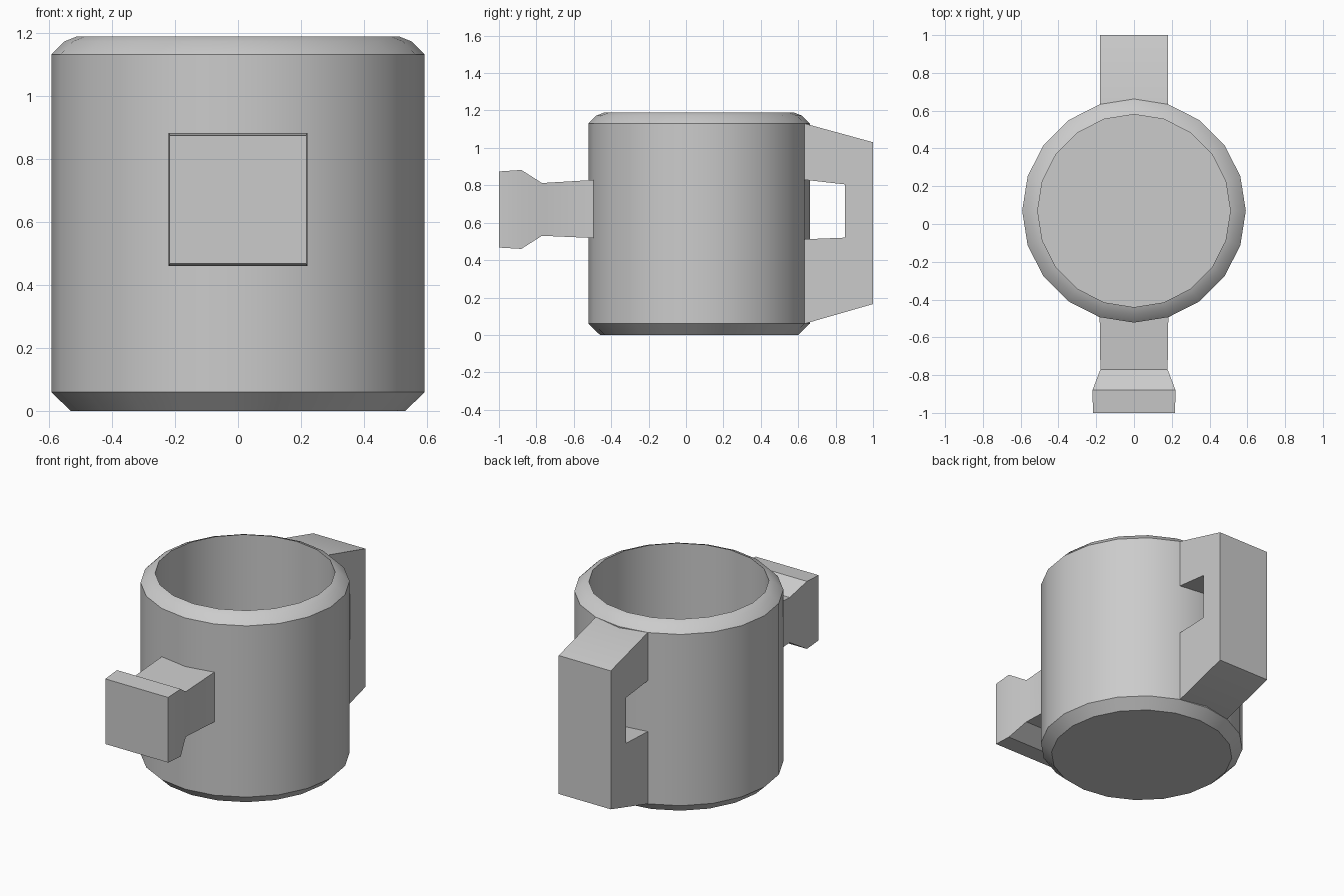
import bpy, bmesh
from math import cos, sin, radians, tau

if "Cube" in bpy.data.objects:
    bpy.data.objects.remove(bpy.data.objects["Cube"])

SIDES = 20
CENTRE_Y = 0.07


def loft(name, rings):
    """Skin a list of equal-length point rings and cap both ends."""
    bm = bmesh.new()
    loops = [[bm.verts.new(p) for p in ring] for ring in rings]
    n = len(loops[0])
    for a, b in zip(loops, loops[1:]):
        for i in range(n):
            j = (i + 1) % n
            bm.faces.new((a[i], a[j], b[j], b[i]))
    bm.faces.new(loops[0][::-1])
    bm.faces.new(loops[-1])
    bmesh.ops.recalc_face_normals(bm, faces=bm.faces)
    mesh = bpy.data.meshes.new(name)
    bm.to_mesh(mesh)
    bm.free()
    obj = bpy.data.objects.new(name, mesh)
    bpy.context.collection.objects.link(obj)
    bpy.ops.object.select_all(action='DESELECT')
    obj.select_set(True)
    bpy.context.view_layer.objects.active = obj
    bpy.ops.object.shade_smooth_by_angle(angle=radians(30))
    return obj


def circle(r, z):
    return [(r * cos(tau * i / SIDES), CENTRE_Y + r * sin(tau * i / SIDES), z)
            for i in range(SIDES)]


def rectangle(y, half_width, z0, z1):
    w = half_width
    return [(-w, y, z0), (w, y, z0), (w, y, z1), (-w, y, z1)]


# Hollow cup: outside from the base up, over the rim, down to the inner floor
loft("cup_body", [circle(r, z) for r, z in (
    (0.53, 0), (0.592, 0.06), (0.592, 1.13), (0.55, 1.172),
    (0.51, 1.188), (0.51, 0.07))])

# Handle: C-shaped side profile (y, z) extruded across x
handle_profile = ((0.60, 1.13), (0.635, 1.13), (1.0, 1.03), (1.0, 0.165),
                  (0.635, 0.06), (0.60, 0.06), (0.60, 0.51), (0.85, 0.52),
                  (0.85, 0.805), (0.60, 0.833))
loft("handle", [[(x, y, z) for y, z in handle_profile] for x in (-0.18, 0.18)])

# Front spout: square neck flaring to a wider end block
loft("spout", [rectangle(*s) for s in (
    (-0.47, 0.182, 0.517, 0.83), (-0.77, 0.178, 0.53, 0.812),
    (-0.88, 0.22, 0.46, 0.882), (-1.0, 0.217, 0.467, 0.874))])
